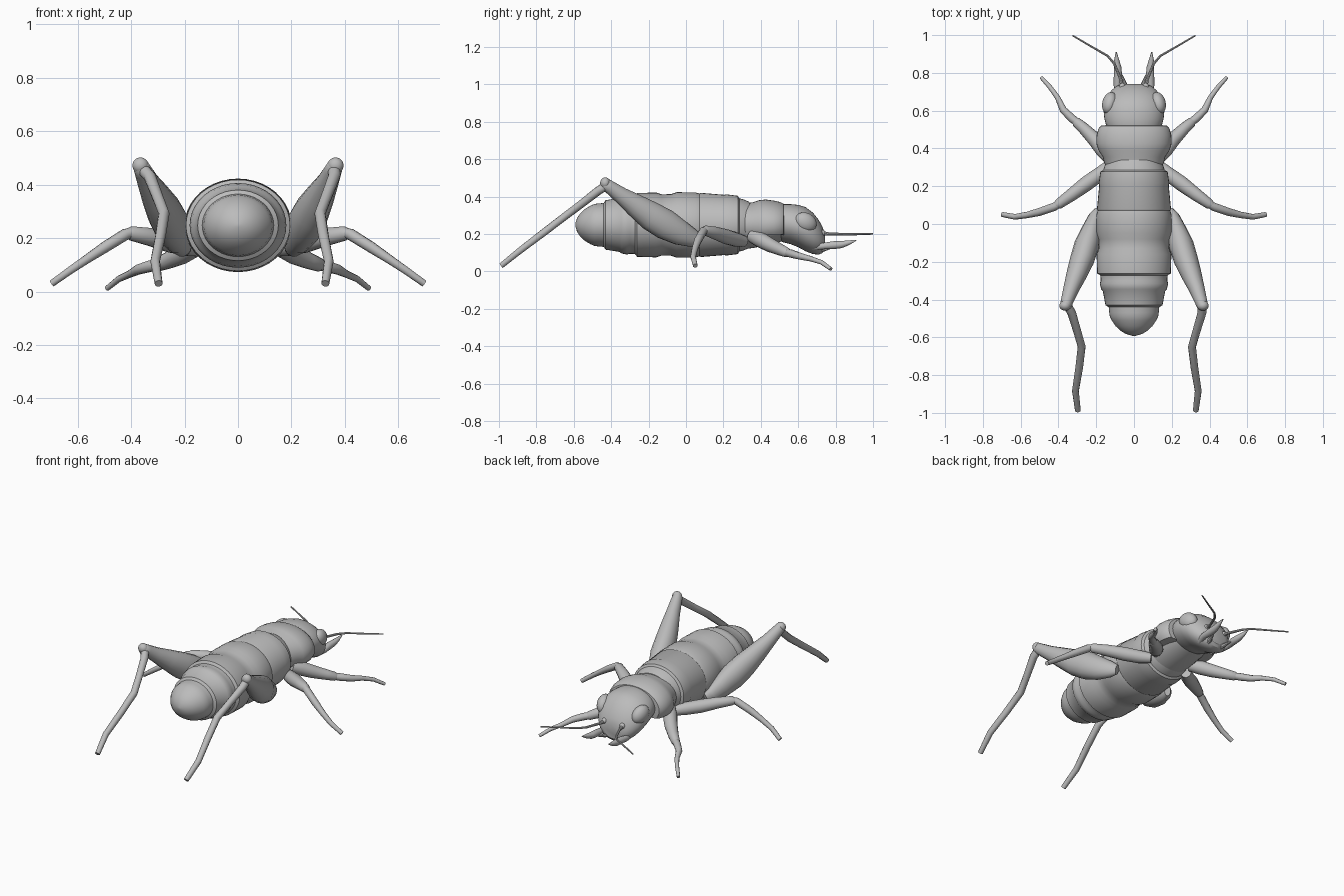
import bpy, bmesh, math
from mathutils import Vector

grey = bpy.data.materials.new("matte grey")
grey.diffuse_color = (0.5, 0.5, 0.5, 1)


def skin(name, rings, angle=40):
    """Join a list of equal point rings into one capped solid."""
    bm = bmesh.new()
    loops = [[bm.verts.new(p) for p in ring] for ring in rings]
    n = len(loops[0])
    for a, b in zip(loops, loops[1:]):
        for i in range(n):
            j = (i + 1) % n
            bm.faces.new((a[i], a[j], b[j], b[i]))
    bm.faces.new(loops[0])
    bm.faces.new(loops[-1])
    bmesh.ops.recalc_face_normals(bm, faces=bm.faces)
    mesh = bpy.data.meshes.new(name)
    bm.to_mesh(mesh)
    bm.free()
    obj = bpy.data.objects.new(name, mesh)
    bpy.context.collection.objects.link(obj)
    finish(obj, angle)
    return obj


def finish(obj, angle=40):
    obj.data.materials.append(grey)
    bpy.ops.object.select_all(action='DESELECT')
    obj.select_set(True)
    bpy.context.view_layer.objects.active = obj
    bpy.ops.object.shade_smooth_by_angle(angle=math.radians(angle))


def body(name, sections, floor=-1, sides=40):
    """Ellipses (y, centre z, half width, half height) along y."""
    rings = []
    for y, cz, rx, rz in sections:
        turn = [2 * math.pi * i / sides for i in range(sides)]
        rings.append([(rx * math.cos(a), y, max(floor, cz + rz * math.sin(a)))
                      for a in turn])
    return skin(name, rings, 32)


def limb(name, side, points, sides=14):
    """Tapered tube through (x, y, z, radius across, radius up)."""
    pts = [Vector((p[0] * side, p[1], p[2])) for p in points]
    rings = []
    for i, p in enumerate(points):
        t = (pts[min(i + 1, len(pts) - 1)] - pts[max(i - 1, 0)]).normalized()
        u = t.cross(Vector((0, 0, 1))).normalized()
        v = u.cross(t)
        ra, rb = p[3], p[-1]
        turn = [2 * math.pi * k / sides for k in range(sides)]
        rings.append([pts[i] + u * ra * math.cos(a) + v * rb * math.sin(a)
                      for a in turn])
    return skin(name, rings)


def ball(name, loc, scale, rot=(0, 0, 0)):
    bpy.ops.mesh.primitive_uv_sphere_add(segments=24, ring_count=14,
                                         location=loc, rotation=rot)
    obj = bpy.context.object
    obj.name = name
    obj.scale = scale
    finish(obj)


# Abdomen with stepped, overlapping segments
profile = [(.34, .14), (.31, .155), (.285, .163), (.277, .178), (.215, .187),
           (.205, .184), (.08, .196), (.072, .192), (.05, .199), (-.05, .2),
           (-.08, .188), (-.13, .187), (-.16, .198), (-.262, .195),
           (-.272, .178), (-.30, .176), (-.315, .181), (-.345, .174),
           (-.355, .165), (-.43, .151), (-.44, .134), (-.47, .131),
           (-.49, .128), (-.51, .118), (-.54, .098), (-.565, .072),
           (-.582, .043), (-.592, .008)]
body("abdomen", [(y, .248, r, r * .875) for y, r in profile])

# Thorax core and the saddle-shaped shield over it
body("thorax", [(.28, .24, .15, .125), (.36, .245, .15, .12),
                (.46, .25, .145, .105), (.53, .255, .13, .09)])
body("neck_shield", [(.305, .25, .148, .11), (.325, .25, .158, .115),
                     (.355, .25, .165, .118), (.39, .25, .188, .13),
                     (.425, .25, .199, .134), (.47, .25, .198, .128),
                     (.505, .25, .188, .12), (.52, .25, .175, .112),
                     (.523, .25, .15, .10)], floor=.195)

# Head
body("head", [(.49, .26, .13, .09), (.52, .257, .147, .102),
              (.56, .252, .157, .107), (.60, .242, .161, .113),
              (.64, .225, .157, .118), (.68, .202, .142, .11),
              (.71, .182, .117, .092), (.73, .168, .092, .07),
              (.742, .16, .065, .045)])

for s, tag in ((1, "right"), (-1, "left")):
    # Face parts
    ball("eye_" + tag, (s * .128, .64, .262), (.04, .062, .05),
         (math.radians(-30), 0, s * math.radians(14)))
    ball("antenna_socket_" + tag, (s * .062, .725, .205), (.018, .022, .018))
    limb("antenna_" + tag, s, [
        (.06, .72, .205, .012), (.07, .765, .2, .008), (.105, .85, .198, .007),
        (.14, .89, .198, .006), (.235, .945, .199, .005), (.325, .998, .2, .004)], 8)
    limb("palp_" + tag, s, [
        (.075, .68, .13, .02), (.09, .735, .135, .018), (.085, .79, .14, .022),
        (.087, .83, .143, .02), (.092, .87, .153, .013), (.094, .91, .166, .003)], 10)
    limb("small_palp_" + tag, s, [
        (.04, .69, .11, .014), (.05, .74, .12, .013), (.065, .79, .13, .004)], 8)

    # Front leg
    limb("front_thigh_" + tag, s, [
        (.13, .35, .19, .035), (.165, .395, .17, .042), (.21, .45, .14, .038),
        (.265, .505, .115, .031), (.305, .54, .1, .026), (.318, .55, .096, .014)])
    limb("front_shin_" + tag, s, [
        (.29, .53, .103, .02), (.33, .56, .095, .022), (.375, .605, .082, .019),
        (.405, .67, .066, .014), (.445, .725, .048, .012), (.49, .775, .012, .01)], 10)

    # Middle leg
    limb("middle_thigh_" + tag, s, [
        (.13, .31, .16, .03), (.18, .265, .17, .038), (.25, .215, .185, .04),
        (.33, .155, .205, .034), (.40, .105, .218, .027), (.42, .095, .22, .014)])
    limb("middle_shin_" + tag, s, [
        (.385, .11, .225, .016), (.42, .092, .215, .022), (.50, .064, .165, .021),
        (.565, .048, .122, .017), (.63, .038, .078, .015), (.697, .05, .03, .013)], 10)

    # Hind leg: swollen thigh, high knee, long shin
    limb("hind_thigh_" + tag, s, [
        (.19, .075, .165, .018, .03), (.205, .04, .175, .035, .048),
        (.225, -.03, .205, .052, .068), (.25, -.11, .25, .066, .082),
        (.275, -.19, .297, .064, .078), (.305, -.27, .352, .054, .062),
        (.335, -.35, .408, .041, .044), (.355, -.41, .452, .033, .035),
        (.363, -.435, .47, .03, .032), (.367, -.447, .478, .016, .016)])
    ball("knee_" + tag, (s * .365, -.432, .472), (.03, .027, .03))
    d = .015 * s
    limb("hind_shin_" + tag, s, [
        (.36, -.42, .462, .024), (.345 + d, -.47, .43, .023),
        (.315 + d, -.57, .352, .021), (.292 + d, -.65, .292, .021),
        (.305 + d, -.76, .208, .02), (.325 + d, -.885, .113, .018),
        (.312 + d, -.988, .03, .015)], 10)
